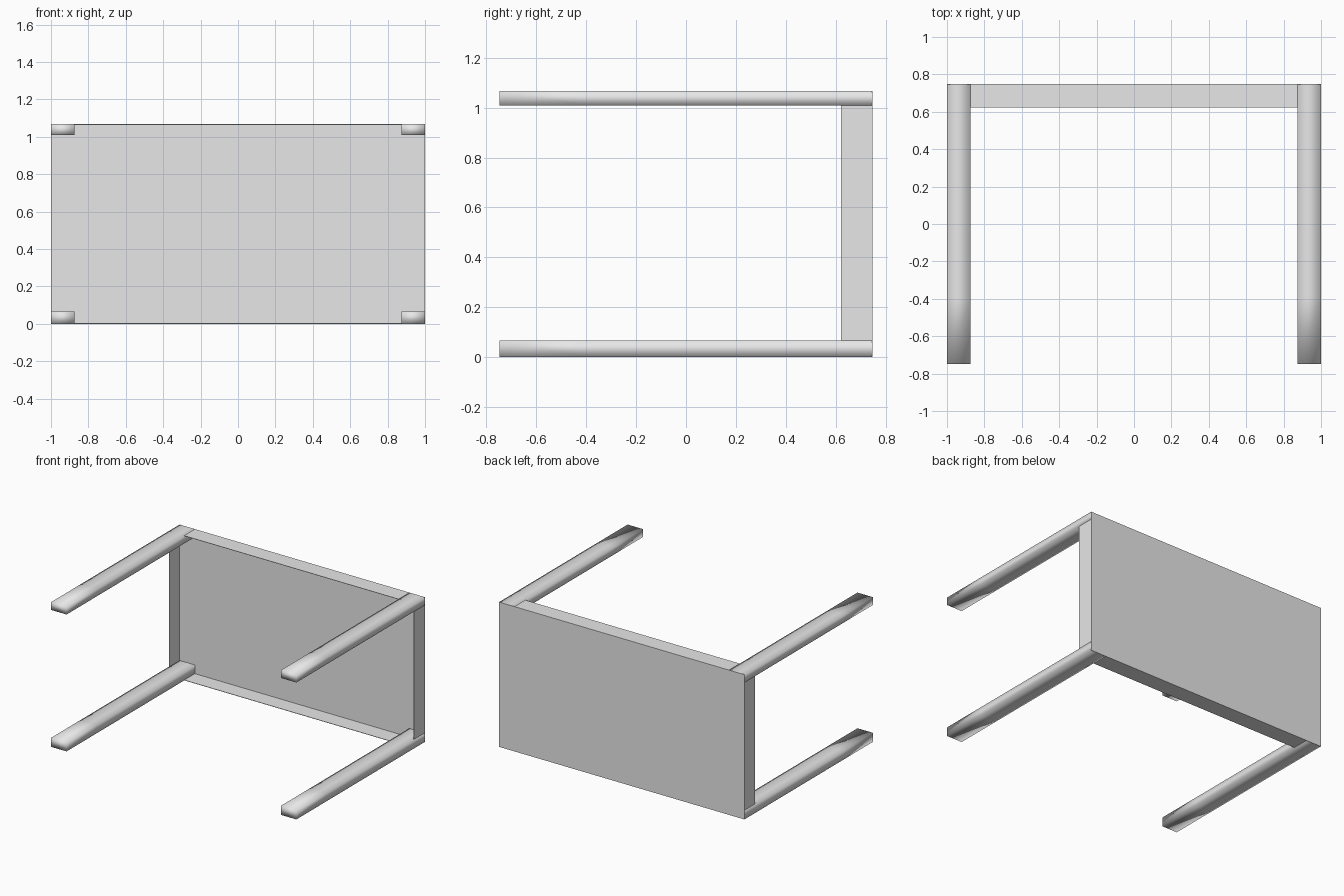
import bpy
import bmesh

cube = bpy.data.objects.get("Cube")
if cube:
    bpy.data.objects.remove(cube, do_unlink=True)

# Overall sizes: the table lies on its side, legs pointing to -y
X, Y, H = 1.0, 0.748, 1.067
SHEET = 0.003            # thickness of the top and aprons
LEG_W = 0.126            # leg width, also the apron depth
LEG_LOW, LEG_HIGH = 0.067, 0.058
INNER = Y - SHEET

grey = bpy.data.materials.new("light grey")
grey.use_nodes = True
colour = (0.8, 0.8, 0.8, 1)
grey.diffuse_color = colour
grey.node_tree.nodes["Principled BSDF"].inputs["Base Color"].default_value = colour


def box(name, low, high, cuts=(), smooth=False):
    """Box between two corners, with optional loop cuts along y."""
    bm = bmesh.new()
    bmesh.ops.create_cube(bm, size=1)
    for v in bm.verts:
        v.co = [low[i] if v.co[i] < 0 else high[i] for i in range(3)]
    for y in cuts:
        bmesh.ops.bisect_plane(bm, geom=bm.verts[:] + bm.edges[:] + bm.faces[:],
                               plane_co=(0, y, 0), plane_no=(0, 1, 0))
    if smooth:
        # open the end that butts against the top
        ends = [f for f in bm.faces if f.normal.y > 0.9]
        bmesh.ops.delete(bm, geom=ends, context='FACES_ONLY')
    for f in bm.faces:
        f.smooth = smooth
    mesh = bpy.data.meshes.new(name)
    bm.to_mesh(mesh)
    bm.free()
    mesh.materials.append(grey)
    obj = bpy.data.objects.new(name, mesh)
    bpy.context.collection.objects.link(obj)
    return obj


# Table top
box("table_top", (-X, INNER, 0), (X, Y, H))

# Long aprons along the lower and upper edges
xa = X - LEG_W
box("lower_apron", (-xa, Y - LEG_W, 0), (xa, INNER, SHEET))
box("upper_apron", (-xa, Y - LEG_W, H - SHEET), (xa, INNER, H))

# Side aprons and legs, mirrored left and right
for side, sign in (("left", 1), ("right", -1)):
    def span(a, b):
        return sorted((sign * a, sign * b))

    x0, x1 = span(X - SHEET, X)
    box(side + "_apron", (x0, Y - LEG_W, LEG_LOW), (x1, INNER, H - LEG_HIGH))
    x0, x1 = span(X - LEG_W, X)
    for level, z0, z1 in (("lower", 0, LEG_LOW), ("upper", H - LEG_HIGH, H)):
        box(f"{level}_{side}_leg", (x0, -Y, z0), (x1, INNER, z1),
            cuts=(-0.4, Y - LEG_W), smooth=True)
